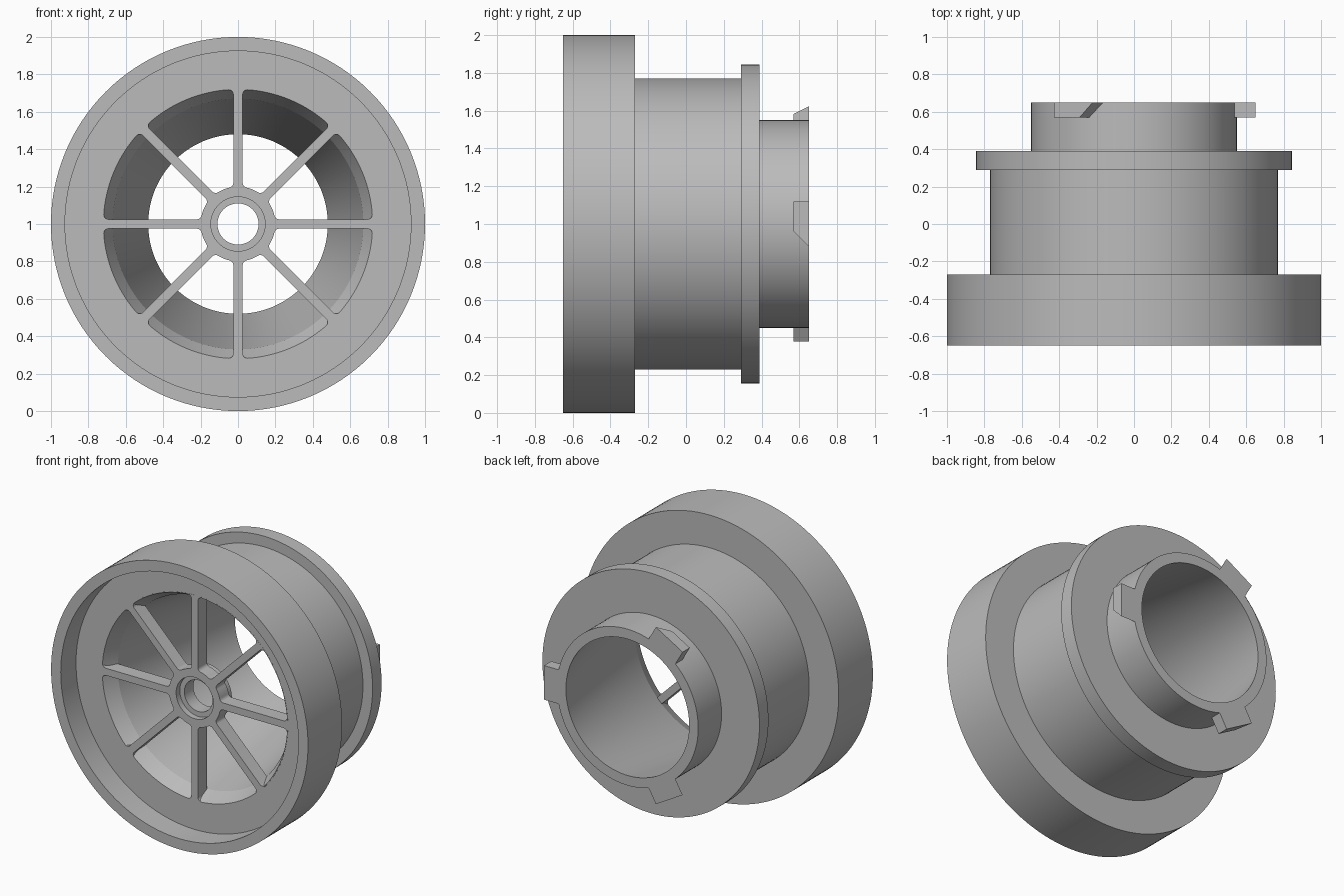
import bpy
import bmesh
from math import pi, sin, cos, asin, radians
from mathutils import Matrix, Vector

cube = bpy.data.objects.get("Cube")
if cube:
    bpy.data.objects.remove(cube, do_unlink=True)

grey = bpy.data.materials.new("plain_grey")
grey.use_nodes = True
grey.diffuse_color = (0.5, 0.5, 0.5, 1)
grey.node_tree.nodes["Principled BSDF"].inputs["Base Color"].default_value = (0.5, 0.5, 0.5, 1)

SEGMENTS = 128
AXLE = Vector((0, 0, 1))


def finish(obj):
    """Give the part its colour and smooth its round faces."""
    obj.data.materials.clear()
    obj.data.materials.append(grey)
    bpy.ops.object.select_all(action="DESELECT")
    obj.select_set(True)
    bpy.context.view_layer.objects.active = obj
    bpy.ops.object.shade_smooth_by_angle(angle=radians(15))


def add_mesh(name, bm):
    bmesh.ops.recalc_face_normals(bm, faces=bm.faces)
    mesh = bpy.data.meshes.new(name)
    bm.to_mesh(mesh)
    bm.free()
    obj = bpy.data.objects.new(name, mesh)
    bpy.context.collection.objects.link(obj)
    finish(obj)
    return obj


def lathe(name, profile):
    """Turn a closed (radius, y) profile around the axle."""
    bm = bmesh.new()
    rings = []
    for i in range(SEGMENTS):
        a = 2 * pi * i / SEGMENTS
        rings.append([bm.verts.new((r * cos(a), y, 1 + r * sin(a))) for r, y in profile])
    n = len(profile)
    for i in range(SEGMENTS):
        here, there = rings[i], rings[(i + 1) % SEGMENTS]
        for j in range(n):
            k = (j + 1) % n
            bm.faces.new((here[j], here[k], there[k], there[j]))
    return add_mesh(name, bm)


# Hollow stepped body: recessed front rim, barrel, flange, collar, tapered bore
FLOOR = -0.48
lathe("wheel_body", [
    (1.0, -0.65), (1.0, -0.27), (0.77, -0.27), (0.77, 0.29), (0.845, 0.29),
    (0.845, 0.39), (0.55, 0.39), (0.55, 0.65), (0.48, 0.65), (0.67, -0.38),
    (0.72, FLOOR), (0.925, FLOOR), (0.925, -0.65)])

# Hub with a counterbored hole
lathe("hub", [
    (0.145, FLOOR), (0.19, FLOOR), (0.19, -0.34), (0.11, -0.34),
    (0.11, -0.44), (0.145, -0.44)])


def arc(centre, radius, start, end, steps):
    return [(centre[0] + radius * cos(start + (end - start) * i / steps),
             centre[1] + radius * sin(start + (end - start) * i / steps))
            for i in range(steps + 1)]


def window(inner, outer, half_spoke, fillet, pitch):
    """Outline of one rounded opening between two spokes."""
    offset = half_spoke + fillet
    lo_r, hi_r = inner + fillet, outer - fillet
    lo, hi = asin(offset / lo_r), asin(offset / hi_r)
    half = arc((0, 0), inner, pitch / 2, lo, 4)
    half += arc((lo_r * cos(lo), offset), fillet, lo + pi, 1.5 * pi, 6)
    half += arc((hi_r * cos(hi), offset), fillet, -pi / 2, hi, 6)
    half += arc((0, 0), outer, hi, pitch / 2, 8)[1:]
    c, s = cos(pitch), sin(pitch)
    mirrored = [(x * c + y * s, x * s - y * c) for x, y in reversed(half[1:-1])]
    return half + mirrored


# Spoke plate: a disc pierced by eight windows and the hub hole
SPOKES = 8
PITCH = 2 * pi / SPOKES
outlines = [arc((0, 0), r, 0, 2 * pi, SEGMENTS)[:-1] for r in (0.725, 0.145)]
opening = window(0.2, 0.72, 0.025, 0.027, PITCH)
for i in range(SPOKES):
    c, s = cos(i * PITCH), sin(i * PITCH)
    outlines.append([(x * c - y * s, x * s + y * c) for x, y in opening])

curve = bpy.data.curves.new("spokes", "CURVE")
curve.dimensions = "2D"
curve.fill_mode = "BOTH"
curve.extrude = 0.05
for points in outlines:
    spline = curve.splines.new("POLY")
    spline.points.add(len(points) - 1)
    for p, (x, y) in zip(spline.points, points):
        p.co = (x, y, 0, 1)
    spline.use_cyclic_u = True
spokes = bpy.data.objects.new("spokes", curve)
bpy.context.collection.objects.link(spokes)
spokes.location = AXLE + Vector((0, FLOOR + 0.049, 0))
spokes.rotation_euler.x = pi / 2
bpy.ops.object.select_all(action="DESELECT")
spokes.select_set(True)
bpy.context.view_layer.objects.active = spokes
bpy.ops.object.convert(target="MESH")
finish(bpy.context.view_layer.objects.active)

# Three locking tabs on the collar, each slanted on one side
for i in range(3):
    turn = Matrix.Translation(AXLE) @ Matrix.Rotation(-i * 2 * pi / 3, 4, "Y")
    bm = bmesh.new()
    outline = [(0.57, 0.12), (0.65, 0.12), (0.65, -0.12), (0.57, -0.04)]
    inner, outer = [[bm.verts.new(turn @ Vector((r, y, t))) for y, t in outline]
                    for r in (0.505, 0.65)]
    bm.faces.new(inner)
    bm.faces.new(outer)
    for j in range(4):
        k = (j + 1) % 4
        bm.faces.new((inner[j], inner[k], outer[k], outer[j]))
    add_mesh("locking_tab_%d" % (i + 1), bm)
